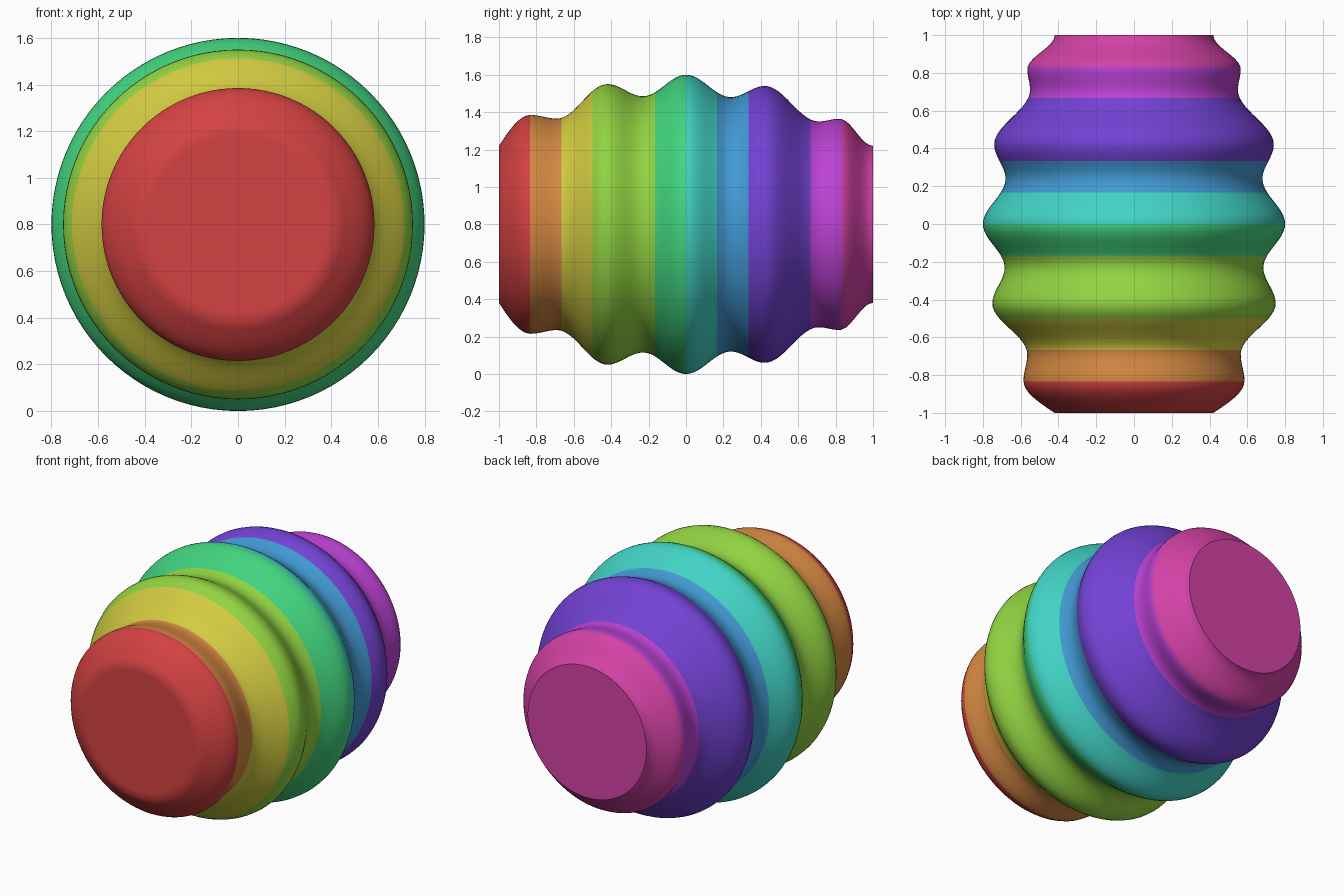
import bpy, bmesh, math
from mathutils import Color

if "Cube" in bpy.data.objects:
    bpy.data.objects.remove(bpy.data.objects["Cube"])

STEPS, SIDES, AXIS_Z = 96, 96, 0.8

# Ridges and grooves along the axis: (y, radius)
EXTREMA = [(-0.83, 0.585), (-0.69, 0.565), (-0.42, 0.75), (-0.23, 0.685),
           (0.0, 0.80), (0.24, 0.68), (0.42, 0.74), (0.71, 0.55),
           (0.82, 0.565), (1.0, 0.42)]

# Band colours: (name, hue in degrees, number of twelfths covered)
BANDS = [("red", 0, 1), ("orange", 29, 1), ("yellow", 57, 1), ("lime", 87, 2),
         ("green", 145, 1), ("teal", 174, 1), ("blue", 204, 1),
         ("purple", 260, 2), ("magenta", 290, 1), ("pink", 319, 1)]


def radius(y):
    """Rounded front shoulder, then smooth waves between the extrema."""
    y0, r0 = EXTREMA[0]
    if y <= y0:
        return 0.42 + (r0 - 0.42) * math.sin(math.pi / 2 * (y + 1) / (y0 + 1))
    for (ya, ra), (yb, rb) in zip(EXTREMA, EXTREMA[1:]):
        if y <= yb + 1e-6:
            t = (y - ya) / (yb - ya)
            return ra + (rb - ra) * (1 - math.cos(math.pi * t)) / 2


def linear(c):
    return ((c + 0.055) / 1.055) ** 2.4 if c > 0.04045 else c / 12.92


mesh = bpy.data.meshes.new("ribbed_body")
body = bpy.data.objects.new("ribbed_body", mesh)
bpy.context.collection.objects.link(body)

# One material per band, and a lookup from twelfth to band
twelfths = []
for i, (name, hue, count) in enumerate(BANDS):
    col = Color()
    col.hsv = (hue / 360, 0.69, 0.83)
    mat = bpy.data.materials.new(name)
    mat.diffuse_color = (linear(col.r), linear(col.g), linear(col.b), 1)
    mat.use_nodes = True
    mat.node_tree.nodes["Principled BSDF"].inputs["Base Color"].default_value = mat.diffuse_color
    mesh.materials.append(mat)
    twelfths += [i] * count

# Turned profile, with a flat disc closing each end
ys = [-1 + 2 * i / STEPS for i in range(STEPS + 1)]
profile = [(-1, 0.38)] + [(y, radius(y)) for y in ys] + [(1, 0.38)]
bm = bmesh.new()
rings = []
for y, r in profile:
    rings.append([bm.verts.new((r * math.cos(a), y, AXIS_Z + r * math.sin(a)))
                  for a in (2 * math.pi * k / SIDES for k in range(SIDES))])
for a, b in zip(rings, rings[1:]):
    for k in range(SIDES):
        n = (k + 1) % SIDES
        bm.faces.new((a[k], a[n], b[n], b[k]))
bm.faces.new(rings[0])
bm.faces.new(rings[-1])
bmesh.ops.recalc_face_normals(bm, faces=bm.faces[:])

# Colour each face by its place along the axis
for f in bm.faces:
    y = f.calc_center_median().y
    f.material_index = twelfths[max(0, min(11, int((y + 1) * 6)))]
bm.to_mesh(mesh)
bm.free()

bpy.context.view_layer.objects.active = body
body.select_set(True)
bpy.ops.object.shade_smooth_by_angle(angle=math.radians(50))
